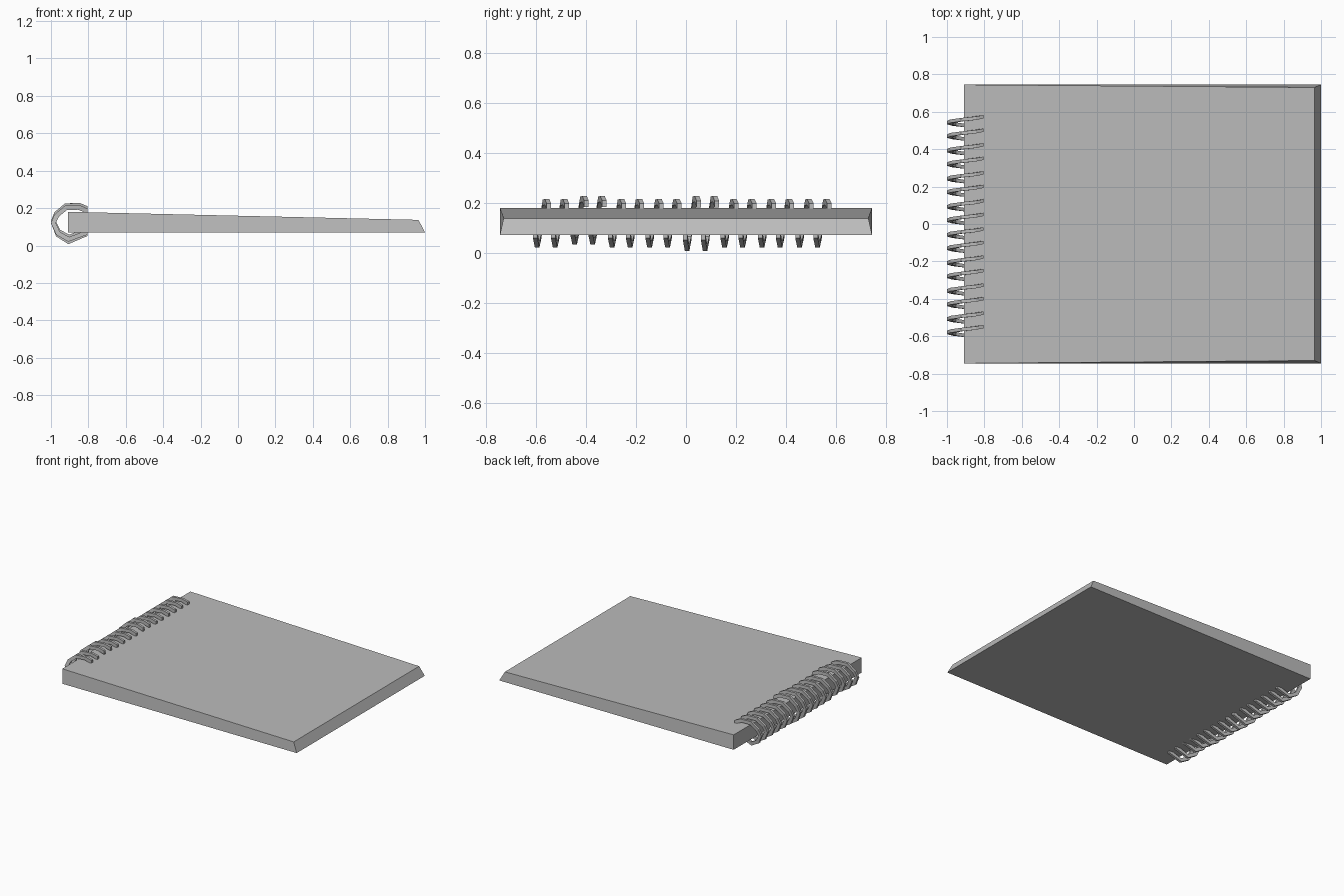
import bpy, bmesh
from mathutils import Vector

if "Cube" in bpy.data.objects:
    bpy.data.objects.remove(bpy.data.objects["Cube"], do_unlink=True)

# Single grey used on every part
grey = bpy.data.materials.new("plain_grey")
grey.use_nodes = True
grey.diffuse_color = (0.5, 0.5, 0.5, 1)
grey.node_tree.nodes["Principled BSDF"].inputs["Base Color"].default_value = (0.5, 0.5, 0.5, 1)


def finish(bm, name):
    bmesh.ops.recalc_face_normals(bm, faces=bm.faces)
    mesh = bpy.data.meshes.new(name)
    bm.to_mesh(mesh)
    bm.free()
    mesh.materials.append(grey)
    obj = bpy.data.objects.new(name, mesh)
    bpy.context.collection.objects.link(obj)
    return obj


def loft(sections, name):
    """Bridge equal-length point loops and cap both ends."""
    bm = bmesh.new()
    loops = [[bm.verts.new(p) for p in s] for s in sections]
    n = len(loops[0])
    for a, b in zip(loops, loops[1:]):
        for i in range(n):
            j = (i + 1) % n
            bm.faces.new((a[i], a[j], b[j], b[i]))
    bm.faces.new(loops[0])
    bm.faces.new(loops[-1])
    return finish(bm, name)


# Page block: wedge that thins and bevels toward the open edge
W, BOTTOM = 0.745, 0.07
spine = [(-0.91, -W, BOTTOM), (-0.91, W, BOTTOM), (-0.91, W, 0.18), (-0.91, -W, 0.18)]
edge = [(1, -W, BOTTOM), (1, W, BOTTOM), (0.965, 0.73, 0.137), (0.965, -0.73, 0.137)]
loft([spine, edge], "page_block")

# Binding rings: open bent-wire loops, leaning along y
WIRE = [(-0.805, 0.185), (-0.85, 0.203), (-0.92, 0.201), (-0.97, 0.16),
        (-0.987, 0.12), (-0.962, 0.065), (-0.905, 0.033), (-0.805, 0.071)]
CENTRE = Vector((-0.89, 0, 0.12))
LEAN, THICK, WIDE = 0.055, 0.013, 0.009


def ring(y, stretch, lift, name):
    sections = []
    for i, (x, z) in enumerate(WIRE):
        along = 0.5 - i / (len(WIRE) - 1)
        p = Vector((x, y + LEAN * along, CENTRE.z + (z - CENTRE.z) * stretch + lift))
        out = Vector((x - CENTRE.x, 0, z - CENTRE.z)).normalized() * THICK
        if i in (0, len(WIRE) - 1):
            out = Vector((0, 0, THICK if i == 0 else -THICK))
        side = Vector((0, WIDE, 0))
        sections.append([p + out + side, p + out - side, p - out - side, p - out + side])
    loft(sections, name)


# Rings come in pairs; a few pairs sit slightly differently
for pair in range(8):
    stretch = 1.15 if pair == 4 else 1.0
    lift = 0.012 if pair == 1 else 0.0
    for k, offset in enumerate((-0.036, 0.036)):
        ring(-0.54 + 0.15 * pair + offset, stretch, lift, f"binding_ring_{pair * 2 + k + 1}")
